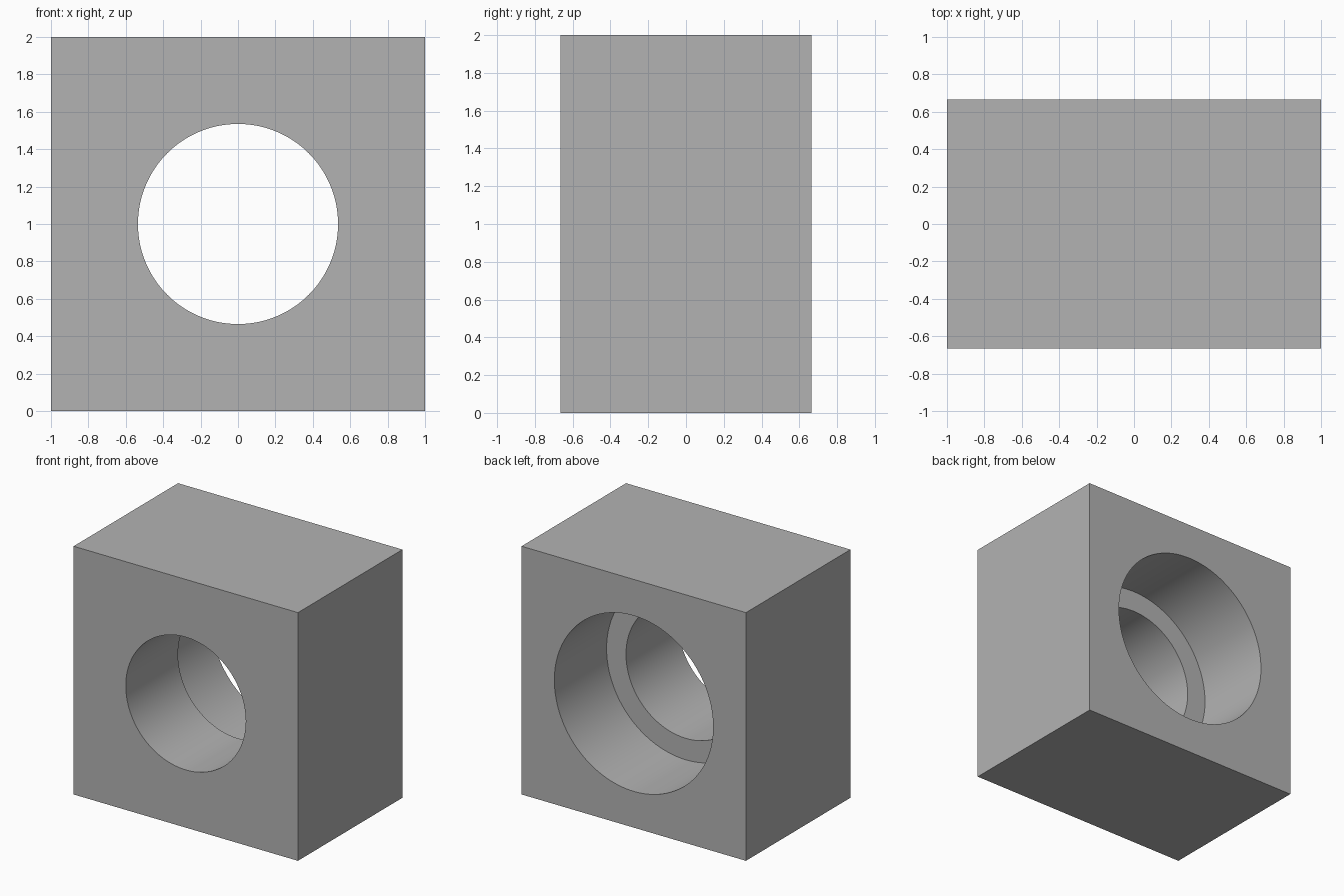
import bpy
import math

WIDTH, DEPTH, HEIGHT = 2.0, 1.33, 2.0
BORE_RADIUS, COUNTERBORE_RADIUS = 0.535, 0.708
STEP_Y = 0.0      # depth at which the narrow bore meets the wide one
SEGMENTS = 128

default_cube = bpy.data.objects.get("Cube")
if default_cube:
    bpy.data.objects.remove(default_cube, do_unlink=True)

# Plain grey finish
grey = bpy.data.materials.new("plain_grey")
grey.use_nodes = True
colour = (0.45, 0.45, 0.45, 1.0)
grey.diffuse_color = colour
grey.node_tree.nodes["Principled BSDF"].inputs["Base Color"].default_value = colour

# Solid block standing on the floor
bpy.ops.mesh.primitive_cube_add(size=1, location=(0, 0, HEIGHT / 2))
block = bpy.context.object
block.name = "bored_block"
block.scale = (WIDTH, DEPTH, HEIGHT)
bpy.ops.object.transform_apply(location=False, rotation=False, scale=True)
block.data.materials.append(grey)


def drill(name, radius, y_start, y_end):
    """Cut a round hole through the block along y."""
    bpy.ops.mesh.primitive_cylinder_add(
        vertices=SEGMENTS, radius=radius, depth=y_end - y_start,
        location=(0, (y_start + y_end) / 2, HEIGHT / 2),
        rotation=(math.pi / 2, 0, 0))
    cutter = bpy.context.object
    cutter.name = name
    cutter.hide_render = True
    cutter.data.materials.append(grey)
    cut = block.modifiers.new(name, "BOOLEAN")
    cut.operation = "DIFFERENCE"
    cut.solver = "EXACT"
    cut.object = cutter
    bpy.context.view_layer.objects.active = block
    bpy.ops.object.modifier_apply(modifier=cut.name)
    bpy.data.objects.remove(cutter, do_unlink=True)


# Narrow bore right through, wide counterbore from the back
drill("bore_cutter", BORE_RADIUS, -DEPTH, DEPTH)
drill("counterbore_cutter", COUNTERBORE_RADIUS, STEP_Y, DEPTH)

# Smooth bore walls, crisp edges
bpy.ops.object.select_all(action="DESELECT")
block.select_set(True)
bpy.context.view_layer.objects.active = block
bpy.ops.object.shade_smooth_by_angle(angle=math.radians(30))
